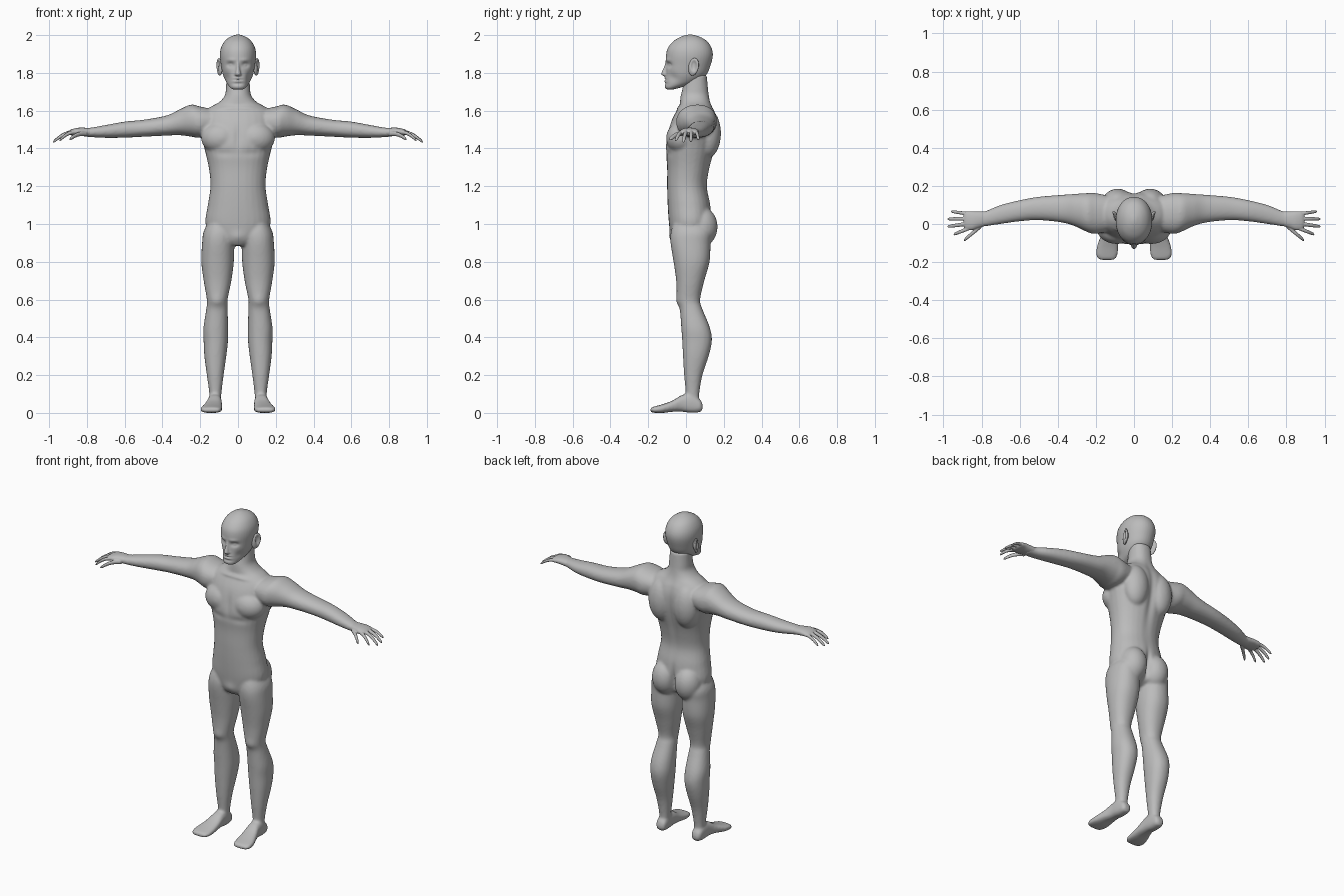
import bpy, bmesh, math
from mathutils import Matrix, Vector

skin = bpy.data.materials.new("skin_grey")
skin.diffuse_color = (0.5, 0.5, 0.5, 1)


def spline(rows, steps=5):
    """Smoothly interpolate cross-section rows (Catmull-Rom)."""
    out = []
    for i in range(len(rows) - 1):
        p = [rows[max(i - 1, 0)], rows[i], rows[i + 1], rows[min(i + 2, len(rows) - 1)]]
        for k in range(steps):
            t = k / steps
            out.append([0.5 * (2 * b + (c - a) * t + (2 * a - 5 * b + 4 * c - d) * t * t
                               + (3 * b - a - 3 * c + d) * t ** 3) for a, b, c, d in zip(*p)])
    return out + [list(rows[-1])]


def loft(bm, axis, rows, side=1, power=2.2, n=28):
    """Closed tube; each row is (position on axis, low/high, low/high)."""
    rings = []
    for t, a0, a1, b0, b1 in spline(rows):
        ring = []
        for k in range(n):
            c, s = math.cos(math.tau * k / n), math.sin(math.tau * k / n)
            a = (a0 + a1) / 2 + (a1 - a0) / 2 * math.copysign(abs(c) ** (2 / power), c)
            b = (b0 + b1) / 2 + (b1 - b0) / 2 * math.copysign(abs(s) ** (2 / power), s)
            x, y, z = {"x": (t, a, b), "y": (a, t, b), "z": (a, b, t)}[axis]
            ring.append(bm.verts.new((x * side, y, z)))
        rings.append(ring)
    for r, q in zip(rings, rings[1:]):
        for k in range(n):
            bm.faces.new((r[k], r[(k + 1) % n], q[(k + 1) % n], q[k]))
    bm.faces.new(rings[0])
    bm.faces.new(rings[-1])


def ball(bm, centre, radii, tilt=0):
    m = Matrix.Translation(centre) @ Matrix.Rotation(tilt, 4, "X") @ Matrix.Diagonal((*radii, 1))
    bmesh.ops.create_uvsphere(bm, u_segments=32, v_segments=20, radius=1, matrix=m)


def finish(bm, name, voxel=0, smooth=4):
    """Fuse overlapping volumes into one smooth skin."""
    bmesh.ops.recalc_face_normals(bm, faces=bm.faces)
    me = bpy.data.meshes.new(name)
    bm.to_mesh(me)
    bm.free()
    ob = bpy.data.objects.new(name, me)
    bpy.context.collection.objects.link(ob)
    if voxel:
        r = ob.modifiers.new("fuse", "REMESH")
        r.mode, r.voxel_size = "VOXEL", voxel
        s = ob.modifiers.new("soften", "SMOOTH")
        s.factor, s.iterations = 0.5, smooth
        dg = bpy.context.evaluated_depsgraph_get()
        me = bpy.data.meshes.new_from_object(ob.evaluated_get(dg))
        ob.modifiers.clear()
        ob.data = me
    me.materials.clear()
    me.materials.append(skin)
    me.shade_smooth()
    return ob


def push(ob, centre, radii, move):
    """Soft sculpt stroke, mirrored when off the centre line."""
    for side in ((1, -1) if centre[0] else (1,)):
        c = Vector((centre[0] * side, centre[1], centre[2]))
        m = Vector((move[0] * side, move[1], move[2]))
        for v in ob.data.vertices:
            d = v.co - c
            e = sum((d[i] / radii[i]) ** 2 for i in range(3))
            if e < 6:
                v.co += m * math.exp(-e)


# Body: torso with neck, arms, legs and feet
bm = bmesh.new()
torso = [(.885, .045, -.06, .05), (.92, .13, -.078, .11), (1.0, .172, -.09, .135),
         (1.1, .16, -.097, .13), (1.2, .146, -.1, .112), (1.3, .155, -.1, .127),
         (1.4, .178, -.108, .155), (1.47, .195, -.1, .168), (1.54, .19, -.08, .168),
         (1.59, .18, -.055, .155), (1.62, .145, -.035, .14), (1.645, .1, -.032, .13),
         (1.68, .07, -.028, .122), (1.72, .064, -.018, .117), (1.79, .06, -.01, .11)]
loft(bm, "z", [(z, -w, w, f, b) for z, w, f, b in torso])
arm = [(.1, -.03, .14, 1.49, 1.6), (.2, -.052, .162, 1.458, 1.622), (.25, -.04, .162, 1.463, 1.632),
       (.31, -.012, .158, 1.47, 1.606), (.38, .008, .153, 1.468, 1.574), (.5, .02, .143, 1.462, 1.552),
       (.6, .014, .125, 1.457, 1.542), (.7, 0, .1, 1.456, 1.524), (.78, -.012, .068, 1.46, 1.51),
       (.82, -.014, .064, 1.464, 1.508)]
leg = [(1.02, .05, .15, -.06, .1), (.96, .02, .182, -.08, .135), (.9, .02, .19, -.082, .13),
       (.8, .022, .194, -.066, .125), (.7, .035, .182, -.052, .097), (.6, .055, .165, -.047, .075),
       (.55, .055, .168, -.033, .087), (.45, .052, .183, -.025, .127), (.38, .053, .182, -.02, .137),
       (.3, .062, .178, -.016, .12), (.2, .076, .165, -.01, .087), (.1, .088, .152, -.002, .07),
       (.04, .09, .155, -.01, .07)]
foot = [(.088, .105, .14, .02, .045), (.075, .092, .152, .005, .07), (.03, .088, .158, 0, .1),
        (-.02, .086, .162, .006, .095), (-.07, .083, .178, .006, .066), (-.12, .082, .195, 0, .047),
        (-.16, .086, .2, 0, .036), (-.182, .095, .188, .003, .029), (-.19, .11, .17, .008, .02)]
for s in (1, -1):
    loft(bm, "x", arm, s)
    loft(bm, "z", leg, s)
    loft(bm, "y", foot, s, 2.6)
    ball(bm, (.078 * s, .083, .985), (.08, .084, .105))     # buttock
    ball(bm, (.085 * s, .115, 1.48), (.08, .07, .13))       # shoulder blade
    ball(bm, (.09 * s, -.025, 1.455), (.105, .08, .085))    # chest muscle
body = finish(bm, "body", .008, 5)
push(body, (0, .17, 1.4), (.022, .06, .22), (0, -.012, 0))      # spine groove
push(body, (0, .14, .98), (.014, .06, .08), (0, -.025, 0))      # cleft
push(body, (0, -.11, 1.46), (.018, .04, .07), (0, .008, 0))     # breastbone
push(body, (.09, -.11, 1.375), (.07, .04, .02), (0, .006, 0))   # under chest
push(body, (.11, -.045, .59), (.03, .03, .03), (0, -.006, 0))   # kneecap
push(body, (0, -.085, .93), (.035, .04, .03), (0, -.008, 0))    # groin
push(body, (.06, -.04, 1.615), (.07, .03, .012), (0, -.008, 0)) # collarbone

# Head
bm = bmesh.new()
head = [(1.712, .025, -.1, -.07), (1.722, .042, -.112, -.03), (1.75, .062, -.112, .06),
        (1.79, .08, -.107, .108), (1.84, .09, -.105, .13), (1.89, .096, -.106, .142),
        (1.93, .091, -.097, .136), (1.965, .073, -.07, .114), (1.988, .047, -.034, .08),
        (2.0, .018, -.002, .045), (2.003, .004, .018, .026)]
loft(bm, "z", [(z, -w, w, f, b) for z, w, f, b in head], 1, 2.1, 40)
# nose
loft(bm, "z", [(1.782, -.012, .012, -.115, -.08), (1.79, -.018, .018, -.13, -.08),
               (1.8, -.015, .015, -.13, -.08), (1.83, -.009, .009, -.118, -.08),
               (1.86, -.008, .008, -.108, -.08)])
head = finish(bm, "head", .005, 3)
push(head, (.04, -.095, 1.842), (.02, .04, .013), (0, .014, 0))     # eye socket
push(head, (.04, -.09, 1.841), (.01, .03, .006), (0, -.007, 0))     # eyeball
push(head, (.038, -.1, 1.868), (.028, .03, .01), (0, -.004, 0))     # brow
push(head, (0, -.11, 1.772), (.024, .03, .005), (0, -.005, 0))      # upper lip
push(head, (0, -.11, 1.764), (.026, .03, .003), (0, .006, 0))       # mouth line
push(head, (0, -.11, 1.756), (.022, .03, .005), (0, -.005, 0))      # lower lip
push(head, (0, -.11, 1.742), (.03, .03, .006), (0, .005, 0))        # chin crease
push(head, (.06, -.07, 1.775), (.02, .04, .025), (-.005, .004, 0))  # cheek hollow

# Ears: tilted shells with a hollow outer face
for s, name in ((1, "left_ear"), (-1, "right_ear")):
    bm = bmesh.new()
    ball(bm, (.098 * s, .04, 1.832), (.013, .027, .047), -.2)
    ear = finish(bm, name)
    for v in ear.data.vertices:
        v.co.x += s * (v.co.y - .04) * .35          # flare backwards
    c = Vector((.11 * s, .042, 1.838))
    for v in ear.data.vertices:
        e = ((v.co.y - c.y) / .014) ** 2 + ((v.co.z - c.z) / .026) ** 2
        if v.co.x * s > .09:
            v.co.x -= s * .013 * math.exp(-e * e)

# Hands: palm, four fingers and thumb; digits are (root x, y, z), (tip x, y, z), radius
digits = [((.86, .052, 1.486), (.962, .066, 1.445), .0095),
          ((.865, .028, 1.49), (.98, .026, 1.434), .0105),
          ((.865, .003, 1.49), (.98, -.014, 1.432), .0105),
          ((.86, -.02, 1.487), (.947, -.055, 1.44), .0105),
          ((.8, -.008, 1.478), (.893, -.086, 1.447), .0125)]
for s, name in ((1, "left_hand"), (-1, "right_hand")):
    bm = bmesh.new()
    loft(bm, "x", [(.78, -.01, .066, 1.463, 1.508), (.82, -.022, .066, 1.465, 1.51),
                   (.85, -.032, .067, 1.468, 1.509), (.88, -.03, .066, 1.469, 1.502),
                   (.893, -.015, .052, 1.474, 1.494)], s)
    for root, tip, r in digits:
        rows = []
        for t, k in ((0, 1.05), (.3, 1), (.6, .95), (.88, .8), (.97, .5), (1, .15)):
            p = Vector(root).lerp(Vector(tip), t)
            p.z += .012 * math.sin(math.pi * t)      # relaxed curl
            rows.append((p.x, p.y - r * k, p.y + r * k, p.z - r * k, p.z + r * k))
        loft(bm, "x", rows, s, 2, 16)
    finish(bm, name, .0035, 2)
